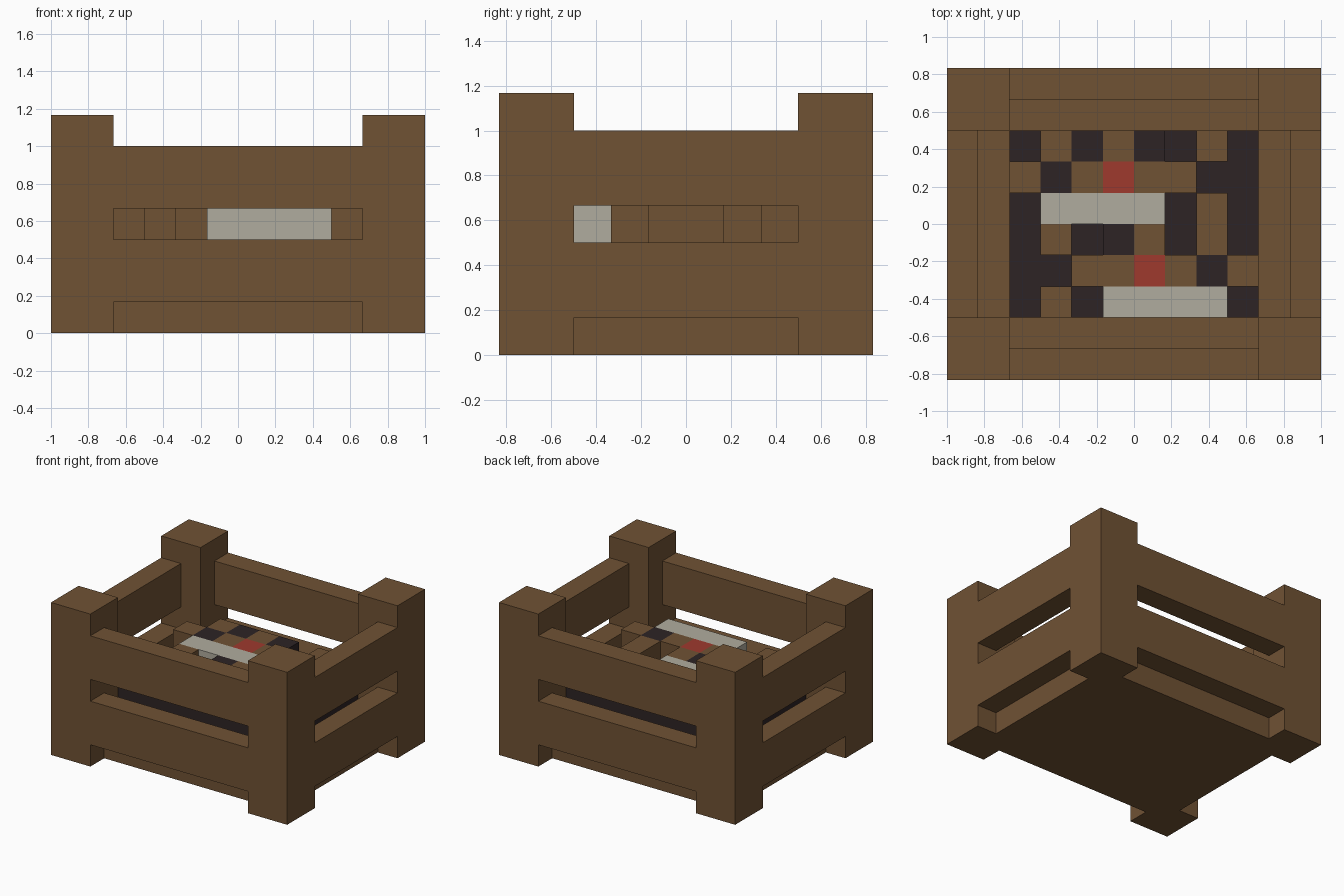
import bpy, bmesh
from mathutils import Matrix, Vector

if "Cube" in bpy.data.objects:
    bpy.data.objects.remove(bpy.data.objects["Cube"])

U = 1 / 6  # one block unit


def material(name, rgb):
    m = bpy.data.materials.new(name)
    m.diffuse_color = (*rgb, 1)
    m.use_nodes = True
    m.node_tree.nodes["Principled BSDF"].inputs["Base Color"].default_value = m.diffuse_color
    return m


WOOD = material("brown_wood", (0.162, 0.084, 0.034))
COAL = material("dark_coal", (0.026, 0.017, 0.018))
BONE = material("pale_grey", (0.434, 0.413, 0.342))
RED = material("red", (0.342, 0.042, 0.027))


def boxes(name, mat, bounds):
    """One object from boxes given as (x0, x1, y0, y1, z0, z1) in block units."""
    bm = bmesh.new()
    for x0, x1, y0, y1, z0, z1 in bounds:
        mid = Vector((x0 + x1, y0 + y1, z0 + z1)) * U / 2
        size = Vector((x1 - x0, y1 - y0, z1 - z0)) * U
        bmesh.ops.create_cube(bm, size=1, matrix=Matrix.Translation(mid) @ Matrix.Diagonal((*size, 1)))
    me = bpy.data.meshes.new(name)
    bm.to_mesh(me)
    bm.free()
    me.materials.append(mat)
    ob = bpy.data.objects.new(name, me)
    bpy.context.collection.objects.link(ob)


# Corner posts
for sx, side in ((-1, "left"), (1, "right")):
    for sy, end in ((-1, "front"), (1, "back")):
        x, y = sorted((4 * sx, 6 * sx)), sorted((3 * sy, 5 * sy))
        boxes(f"{end}_{side}_post", WOOD, [(*x, *y, 0, 7)])

# Lower and upper rails on all four sides
for z, level in ((1, "lower"), (4, "upper")):
    boxes(f"{level}_front_rail", WOOD, [(-4, 4, -5, -4, z, z + 2)])
    boxes(f"{level}_back_rail", WOOD, [(-4, 4, 4, 5, z, z + 2)])
    boxes(f"{level}_left_rail", WOOD, [(-6, -5, -3, 3, z, z + 2)])
    boxes(f"{level}_right_rail", WOOD, [(5, 6, -3, 3, z, z + 2)])

# Floor of the crate and the block of contents standing on it
boxes("floor", WOOD, [(-5, 5, -4, 4, 0, 1)])
boxes("contents_base", COAL, [(-4, 4, -3, 3, 1, 3)])

# Raised lumps on the contents, back row first: b brown, d dark, w pale, r red
ROWS = (".bdbd.b.",
        "bdbrbb..",
        ".wwww.b.",
        ".b.db.b.",
        "..bbrbdb",
        ".b.wwww.")
for key, name, mat in (("b", "brown_lumps", WOOD), ("d", "dark_lumps", COAL),
                       ("w", "pale_bars", BONE), ("r", "red_lumps", RED)):
    lumps = []
    for j, row in enumerate(ROWS):
        i = 0
        while i < len(row):
            k = i
            while k < len(row) and row[k] == key:
                k += 1
            if k > i:  # a run of equal cells becomes one bar
                lumps.append((i - 4, k - 4, 2 - j, 3 - j, 3, 4))
            i = max(k, i + 1)
    boxes(name, mat, lumps)
